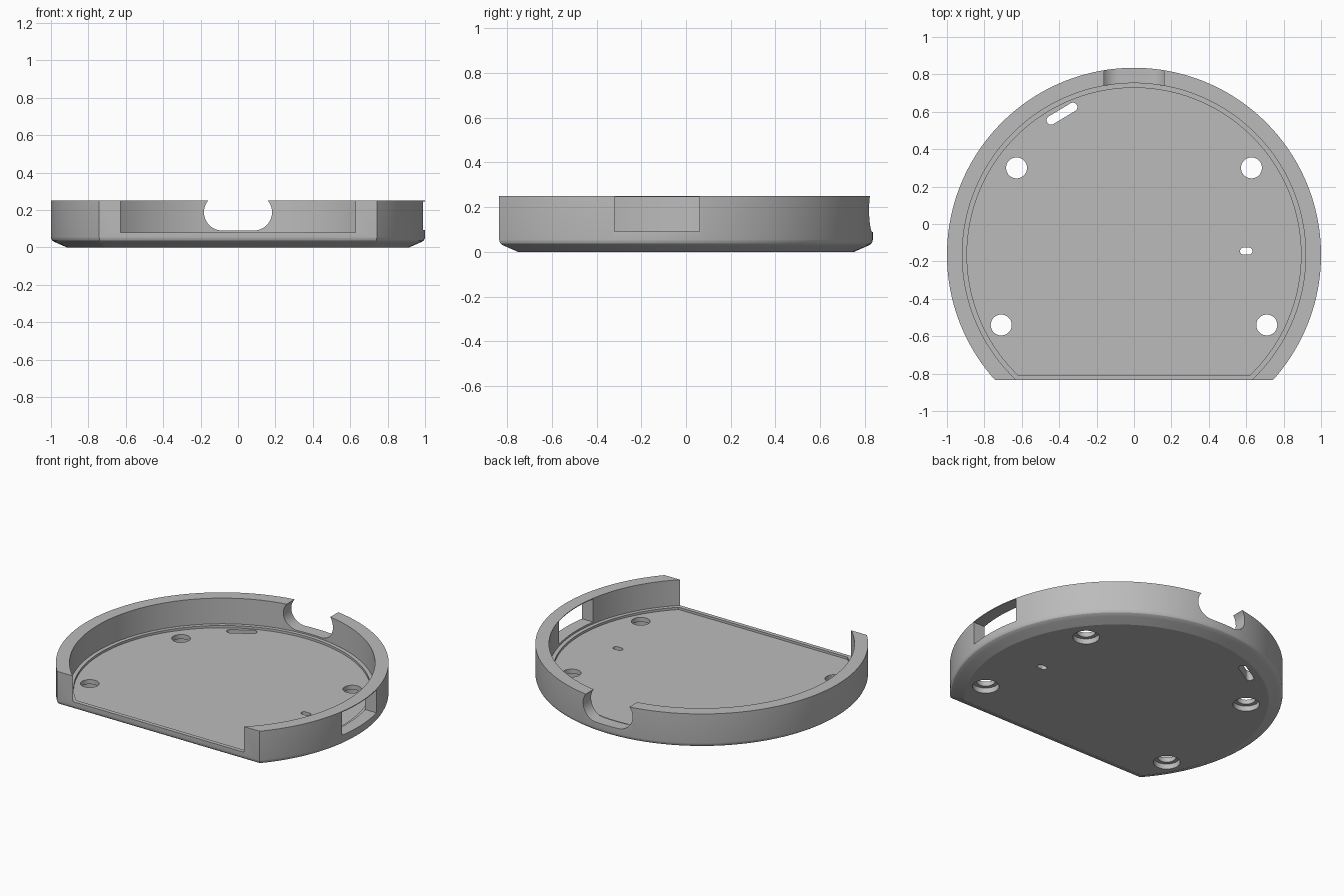
import bpy, bmesh, math

if "Cube" in bpy.data.objects:
    bpy.data.objects.remove(bpy.data.objects["Cube"])

CY = -0.165          # centre of the round outline
FRONT = -0.835       # flat front edge

grey = bpy.data.materials.new("grey plastic")
grey.diffuse_color = (0.5, 0.5, 0.5, 1)
grey.use_nodes = True
grey.node_tree.nodes["Principled BSDF"].inputs["Base Color"].default_value = grey.diffuse_color


def outline(r, flat, n=160):
    """Circle of radius r cut off by a straight front edge."""
    a0 = math.asin((flat - CY) / r)
    a1 = math.pi - a0
    return [(r * math.cos(a0 + (a1 - a0) * i / n),
             CY + r * math.sin(a0 + (a1 - a0) * i / n)) for i in range(n + 1)]


def slot(cx, cy, half, r, ang=0.0, n=24):
    """Round-ended slot; half = 0 gives a circle."""
    pts = []
    for side in (1, -1):
        ox, oy = side * half * math.cos(ang), side * half * math.sin(ang)
        start = ang + (-math.pi / 2 if side == 1 else math.pi / 2)
        last = n if half == 0 else n + 1
        for i in range(last):
            a = start + math.pi * i / n
            pts.append((cx + ox + r * math.cos(a), cy + oy + r * math.sin(a)))
    return pts


def loft(name, rings):
    """Solid through equally sized rings of 3D points."""
    bm = bmesh.new()
    loops = [[bm.verts.new(p) for p in ring] for ring in rings]
    n = len(loops[0])
    for a, b in zip(loops, loops[1:]):
        for i in range(n):
            j = (i + 1) % n
            bm.faces.new((a[i], a[j], b[j], b[i]))
    bm.faces.new(loops[0][::-1])
    bm.faces.new(loops[-1])
    bmesh.ops.recalc_face_normals(bm, faces=bm.faces)
    me = bpy.data.meshes.new(name)
    bm.to_mesh(me)
    bm.free()
    me.materials.append(grey)
    ob = bpy.data.objects.new(name, me)
    bpy.context.collection.objects.link(ob)
    return ob


def prism(name, pts, z0, z1):
    return loft(name, [[(x, y, z) for x, y in pts] for z in (z0, z1)])


# tray body with softened bottom edge: (inset, height)
profile = [(0.085, 0), (0.03, 0.024), (0.015, 0.031), (0.006, 0.038),
           (0.0015, 0.047), (0, 0.056), (0, 0.25)]
tray = loft("tray", [[(x, y, z) for x, y in outline(1 - d, FRONT + d)]
                     for d, z in profile])

# interior, open at the front, then the shallow floor recess
cutters = [prism("interior_cutter", outline(0.918, -0.95), 0.08, 0.4),
           prism("recess_cutter", outline(0.893, -0.808), 0.065, 0.3)]

# stepped round holes, wider underneath
for x, y in ((0.628, 0.30), (0.71, -0.54)):
    for s in (1, -1):
        cutters.append(prism("hole_cutter", slot(s * x, y, 0, 0.056), -0.1, 0.2))
        cutters.append(prism("counterbore_cutter", slot(s * x, y, 0, 0.08), -0.1, 0.035))

# slotted holes in the floor
cutters.append(prism("long_slot_cutter",
                     slot(-0.385, 0.59, 0.068, 0.024, math.radians(31)), -0.1, 0.2))
cutters.append(prism("small_slot_cutter", slot(0.60, -0.145, 0.014, 0.019), -0.1, 0.2))

# rounded notch in the back wall
notch = slot(0, 0.188, 0.084, 0.098)
cutters.append(loft("notch_cutter", [[(x, y, z) for x, z in notch] for y in (0.6, 1.0)]))

# window in the right wall
cutters.append(prism("window_cutter",
                     [(0.7, -0.32), (1.2, -0.32), (1.2, 0.06), (0.7, 0.06)], 0.092, 0.245))

bpy.context.view_layer.objects.active = tray
tray.select_set(True)
for c in cutters:
    c.hide_render = True
    m = tray.modifiers.new("cut", 'BOOLEAN')
    m.operation = 'DIFFERENCE'
    m.solver = 'EXACT'
    m.object = c
    bpy.ops.object.modifier_apply(modifier=m.name)
for c in cutters:
    bpy.data.objects.remove(c)

bpy.ops.object.shade_smooth_by_angle(angle=math.radians(22))
